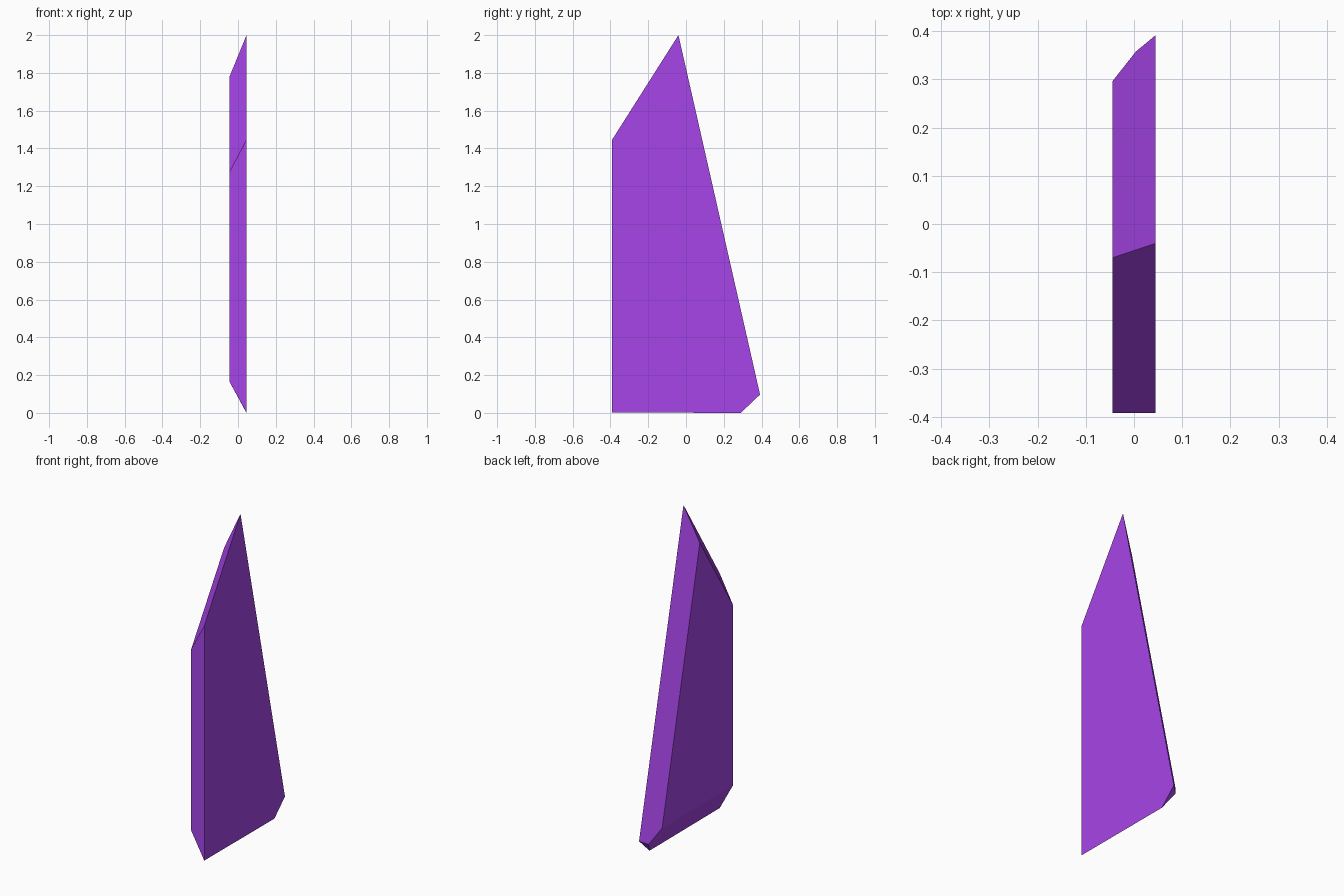
import bpy
import bmesh

cube = bpy.data.objects.get("Cube")
if cube:
    bpy.data.objects.remove(cube, do_unlink=True)

# Single flat purple
purple = bpy.data.materials.new("crystal_purple")
purple.use_nodes = True
colour = (0.395, 0.061, 0.83, 1.0)
purple.diffuse_color = colour
purple.node_tree.nodes["Principled BSDF"].inputs["Base Color"].default_value = colour

HALF = 0.045  # half thickness of the shard

# Side outlines as (y, z): front bottom, front top, tip, then down the back
wide_outline = [(-0.392, 0.002), (-0.392, 1.445), (-0.04, 2.0), (0.392, 0.097), (0.29, 0.0)]
narrow_outline = [(-0.392, 0.165), (-0.392, 1.275), (-0.07, 1.78), (0.296, 0.165)]

bm = bmesh.new()
wide = [bm.verts.new((HALF, y, z)) for y, z in wide_outline]
narrow = [bm.verts.new((-HALF, y, z)) for y, z in narrow_outline]
chip = bm.verts.new((0.004, 0.358, 0.075))  # inner point of the chipped corner

# Two broad sides
bm.faces.new(wide)
bm.faces.new(narrow)
# Front edge and sloping top
for i in range(2):
    bm.faces.new((wide[i], wide[i + 1], narrow[i + 1], narrow[i]))
# Long back slope, slanted underside and chipped corner
bm.faces.new((wide[2], wide[3], chip, narrow[3], narrow[2]))
bm.faces.new((wide[4], wide[0], narrow[0], narrow[3], chip))
bm.faces.new((wide[3], wide[4], chip))
bmesh.ops.recalc_face_normals(bm, faces=bm.faces[:])

mesh = bpy.data.meshes.new("crystal_shard")
bm.to_mesh(mesh)
bm.free()
mesh.materials.append(purple)
shard = bpy.data.objects.new("crystal_shard", mesh)
bpy.context.collection.objects.link(shard)
